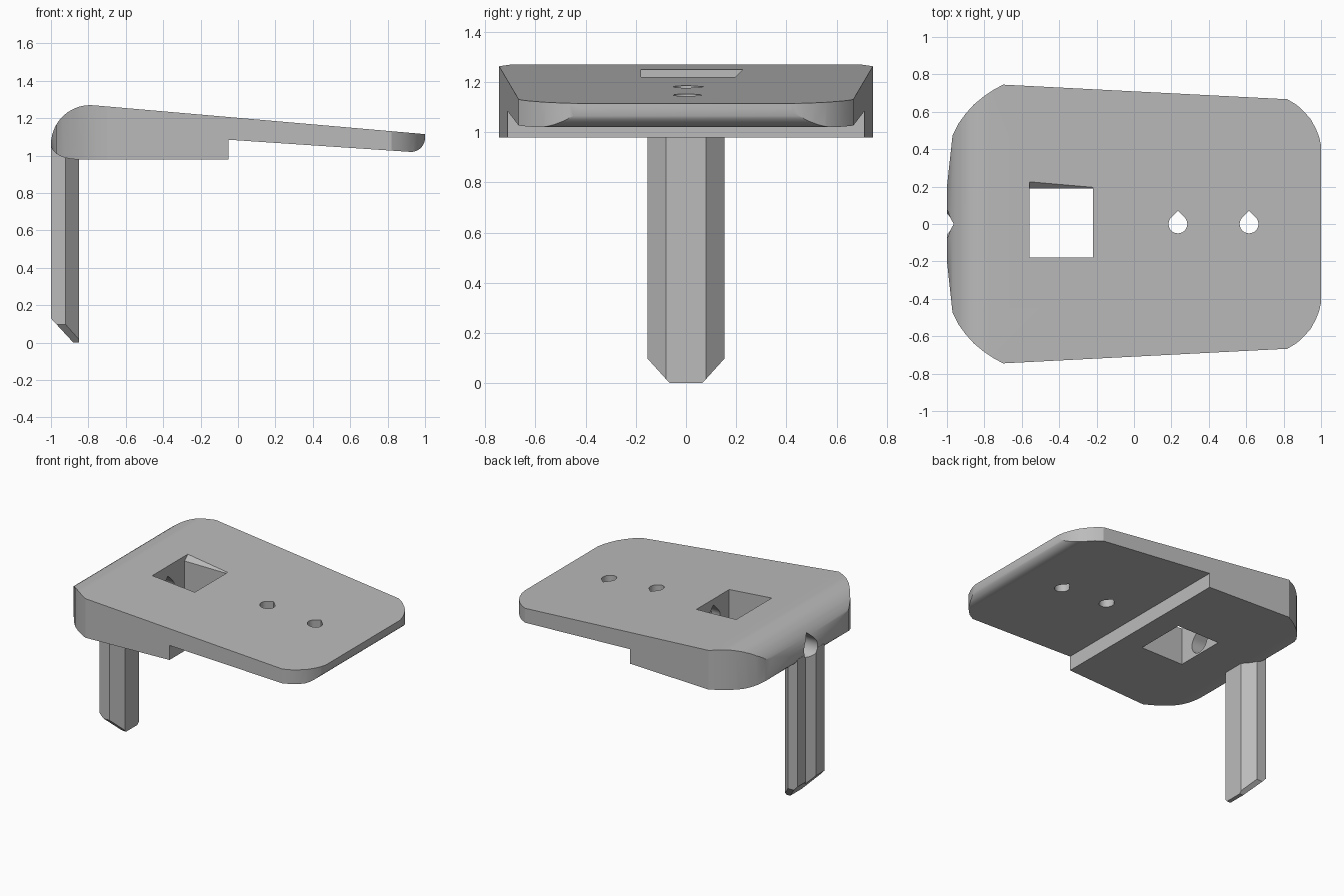
import bpy, bmesh
from math import sin, cos, pi, radians
from mathutils import Vector

cube = bpy.data.objects.get("Cube")
if cube:
    bpy.data.objects.remove(cube, do_unlink=True)

grey = bpy.data.materials.new("plain_grey")
grey.use_nodes = True
grey.diffuse_color = (0.5, 0.5, 0.5, 1)
grey.node_tree.nodes["Principled BSDF"].inputs["Base Color"].default_value = (0.5, 0.5, 0.5, 1)


def prism(name, points, axis, low, high, cuts=()):
    """Extrude a 2D outline along an axis, then trim it by planes (point, outward normal)."""
    place = {"x": lambda a, b, c: (c, a, b),
             "y": lambda a, b, c: (a, c, b),
             "z": lambda a, b, c: (a, b, c)}[axis]
    bm = bmesh.new()
    face = bm.faces.new([bm.verts.new(place(a, b, low)) for a, b in points])
    out = bmesh.ops.extrude_face_region(bm, geom=[face])
    moved = [g for g in out["geom"] if isinstance(g, bmesh.types.BMVert)]
    bmesh.ops.translate(bm, verts=moved, vec=place(0, 0, high - low))
    for point, normal in cuts:
        geom = bm.verts[:] + bm.edges[:] + bm.faces[:]
        cut = bmesh.ops.bisect_plane(bm, geom=geom, plane_co=point, plane_no=normal, clear_outer=True)
        rim = [g for g in cut["geom_cut"] if isinstance(g, bmesh.types.BMEdge)]
        bmesh.ops.holes_fill(bm, edges=rim)
    bmesh.ops.recalc_face_normals(bm, faces=bm.faces[:])
    mesh = bpy.data.meshes.new(name)
    bm.to_mesh(mesh)
    bm.free()
    mesh.materials.append(grey)
    obj = bpy.data.objects.new(name, mesh)
    bpy.context.collection.objects.link(obj)
    return obj


def arc(cx, cz, rx, rz, start, end, steps=10):
    angles = [radians(start + (end - start) * i / steps) for i in range(steps + 1)]
    return [(cx + rx * cos(t), cz + rz * sin(t)) for t in angles]


def teardrop(cx, cy, r):
    """Circle with a pointed top."""
    return arc(cx, cy, r, r, 135, 405, 24) + [(cx, cy + r * 1.41)]


def carve(obj, tools):
    """Apply booleans given as (cutter, operation)."""
    for tool, operation in tools:
        mod = obj.modifiers.new(tool.name, "BOOLEAN")
        mod.object, mod.operation, mod.solver = tool, operation, "EXACT"
    graph = bpy.context.evaluated_depsgraph_get()
    mesh = bpy.data.meshes.new_from_object(obj.evaluated_get(graph))
    obj.modifiers.clear()
    obj.data = mesh


def smooth(obj):
    bpy.ops.object.select_all(action="DESELECT")
    obj.select_set(True)
    bpy.context.view_layer.objects.active = obj
    bpy.ops.object.shade_smooth_by_angle(angle=radians(25))


# Plate: side profile with rounded ends and a stepped underside
profile = (arc(-0.79, 1.06, 0.21, 0.21, 85, 180, 14)
           + arc(-0.86, 1.06, 0.14, 0.08, 190, 270, 8)
           + [(-0.05, 0.98), (-0.05, 1.085)]
           + arc(0.925, 1.095, 0.075, 0.075, 266, 360, 8)
           + [(1, 1.115)])
plate = prism("plate", profile, "y", -1, 1)

# Plan outline, mirrored about the centre line
half = ([(-1, 0.2), (-0.97, 0.475), (-0.94, 0.535), (-0.9, 0.59), (-0.855, 0.64), (-0.8, 0.685),
         (-0.755, 0.715), (-0.7, 0.745), (0.82, 0.667)]
        + [(0.87, 0.637), (0.91, 0.6), (0.945, 0.56), (0.972, 0.51), (0.99, 0.465), (1, 0.42)])
outline = prism("plan_outline", half + [(x, -y) for x, y in reversed(half)], "z", 0.8, 1.5)

# Square window with a chamfered back edge, two pin holes and a long bore
window = prism("window_cutter", [(-0.18, 0.9), (0.19, 0.9), (0.19, 1.215), (0.275, 1.3), (-0.18, 1.3)],
               "x", -0.56, -0.22)
bore = prism("bore_cutter", teardrop(0, 1.07, 0.077), "x", -1.1, -0.15)
pins = [prism("pin_cutter", teardrop(x, 0, 0.05), "z", 0.8, 1.5) for x in (0.235, 0.615)]

# Leg: chamfered section with a V groove outside and a bevelled foot
side = [(-0.95, 0), (-1, 0.055), (-1, 0.153), (-0.922, 0.153), (-0.85, 0.08)]
section = side + [(x, -y) for x, y in reversed(side[1:])]
foot_cuts = [((-0.88, 0, 0), (-0.13, 0, -0.12)),
             ((0, 0.065, 0), (0, 0.1, -0.09)),
             ((0, -0.065, 0), (0, -0.1, -0.09))]
leg = prism("leg", section, "z", 0, 1.05, foot_cuts)

carve(plate, [(outline, "INTERSECT")] + [(c, "DIFFERENCE") for c in [window, bore] + pins])
carve(leg, [(bore, "DIFFERENCE")])
for cutter in [outline, window, bore] + pins:
    bpy.data.objects.remove(cutter, do_unlink=True)
for part in (plate, leg):
    smooth(part)
